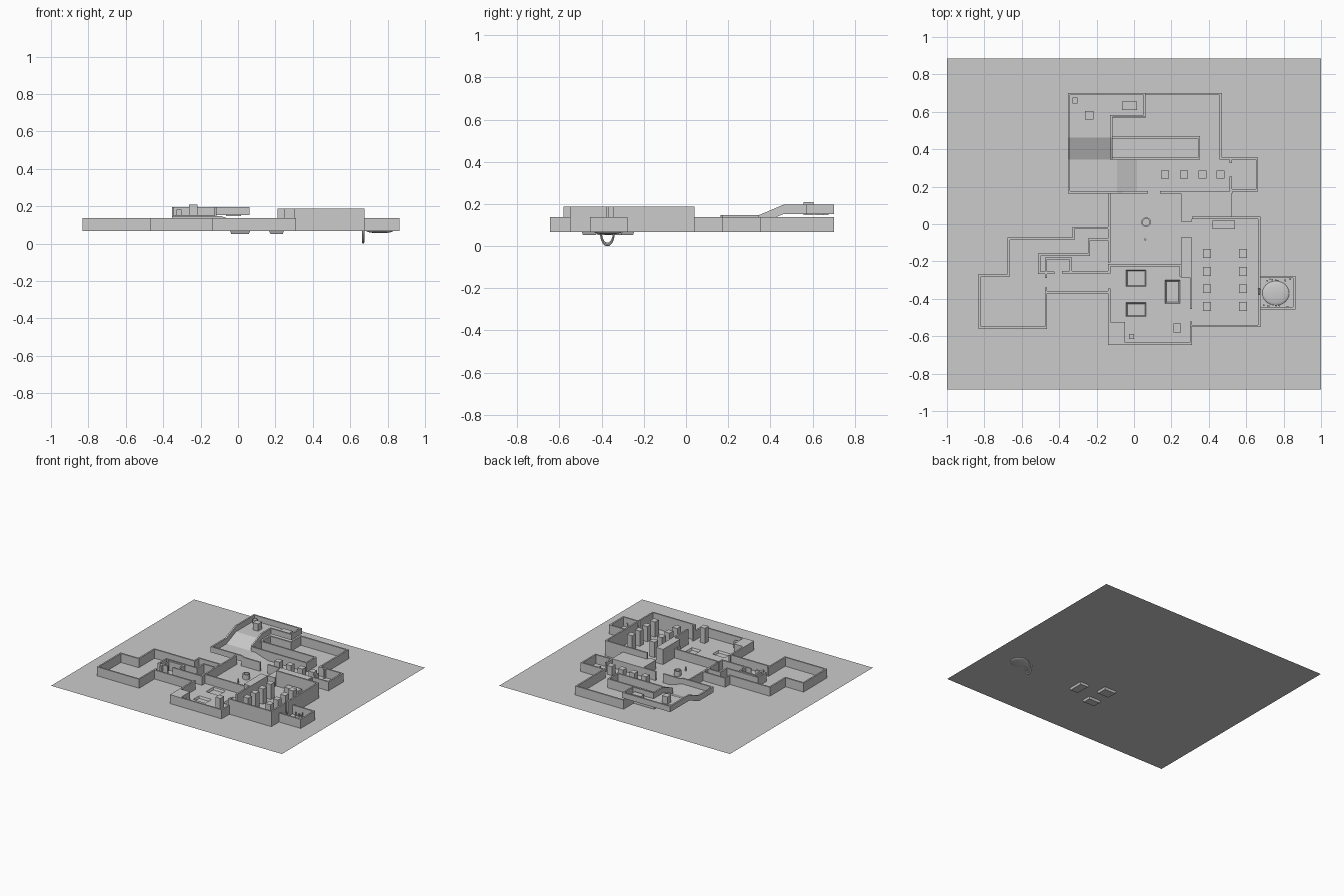
import bpy, bmesh, math, random
from mathutils import Vector

if "Cube" in bpy.data.objects:
    bpy.data.objects.remove(bpy.data.objects["Cube"])

G, LOW, TALL, T = 0.068, 0.138, 0.187, 0.012
random.seed(4)


def finish(bm, name, fix=True):
    if fix:
        bmesh.ops.recalc_face_normals(bm, faces=bm.faces)
    me = bpy.data.meshes.new(name)
    bm.to_mesh(me)
    bm.free()
    ob = bpy.data.objects.new(name, me)
    bpy.context.collection.objects.link(ob)
    return ob


def box(name, x0, x1, y0, y1, z0=G, z1=LOW):
    bm = bmesh.new()
    bmesh.ops.create_cube(bm, size=1)
    for v in bm.verts:
        v.co = ((x0 + x1) / 2 + v.co.x * (x1 - x0), (y0 + y1) / 2 + v.co.y * (y1 - y0),
                (z0 + z1) / 2 + v.co.z * (z1 - z0))
    return finish(bm, name)


def wall(name, pts, h=LOW - G, closed=False):
    """Mitred wall along a path of (x, y[, base z])."""
    pts = [Vector((p[0], p[1], p[2] if len(p) > 2 else G)) for p in pts]
    n = len(pts)
    bm = bmesh.new()
    rings = []
    for i, p in enumerate(pts):
        dirs = []
        if closed or i > 0:
            dirs.append((p - pts[i - 1]).xy.normalized())
        if closed or i < n - 1:
            dirs.append((pts[(i + 1) % n] - p).xy.normalized())
        ns = [Vector((-d.y, d.x)) for d in dirs]
        m = ns[0] if len(ns) == 1 else (ns[0] + ns[1]) / (1 + ns[0].dot(ns[1]))
        m = m * T / 2
        rings.append([bm.verts.new((p.x + s * m.x, p.y + s * m.y, p.z + z))
                      for s, z in ((1, 0), (1, h), (-1, h), (-1, 0))])
    for i in range(n if closed else n - 1):
        a, b = rings[i], rings[(i + 1) % n]
        for k in range(4):
            bm.faces.new((a[k], a[(k + 1) % 4], b[(k + 1) % 4], b[k]))
    if not closed:
        bm.faces.new(rings[0])
        bm.faces.new(rings[-1])
    return finish(bm, name)


def sheet(name, pts):
    bm = bmesh.new()
    bm.faces.new([bm.verts.new(p) for p in pts])
    return finish(bm, name, False)


# Ground with openings for the sunken pits
pits = [(-0.043, 0.065, -0.335, -0.245), (-0.043, 0.065, -0.495, -0.42), (0.166, 0.246, -0.425, -0.30)]
xs = sorted({-1, 1} | {p[i] for p in pits for i in (0, 1)})
ys = sorted({-0.885, 0.885} | {p[i] for p in pits for i in (2, 3)})
bm = bmesh.new()
grid = [[bm.verts.new((x, y, G)) for y in ys] for x in xs]
for i in range(len(xs) - 1):
    for j in range(len(ys) - 1):
        cx, cy = (xs[i] + xs[i + 1]) / 2, (ys[j] + ys[j + 1]) / 2
        if not any(a < cx < b and c < cy < d for a, b, c, d in pits):
            bm.faces.new((grid[i][j], grid[i + 1][j], grid[i + 1][j + 1], grid[i][j + 1]))
bmesh.ops.dissolve_limit(bm, angle_limit=0.01, verts=bm.verts, edges=bm.edges)
finish(bm, "ground", False)

# Pits with sloped sides
for a, b, c, d in pits:
    bm = bmesh.new()
    rim, low = [[bm.verts.new(p) for p in ((a + k, c + k, z), (b - k, c + k, z), (b - k, d - k, z), (a + k, d - k, z))]
                for k, z in ((0, G), (0.007, 0.052))]
    bm.faces.new(low)
    for k in range(4):
        bm.faces.new((rim[k], rim[(k + 1) % 4], low[(k + 1) % 4], low[k]))
    finish(bm, "sunken_pit", False)

# North room: outer walls, inner block, side chamber
wall("north_outer_wall", [(-0.122, 0.464), (-0.122, 0.572), (0.056, 0.572), (0.056, 0.695), (0.464, 0.695),
                          (0.464, 0.35), (0.657, 0.35), (0.657, 0.18), (0.52, 0.18), (0.52, 0.17), (0.14, 0.17)])
wall("north_island_wall", [(-0.122, 0.35), (0.347, 0.35), (0.347, 0.464), (-0.122, 0.464)], closed=True)
wall("north_south_wall", [(-0.09, 0.17), (0.075, 0.17)])
wall("chamber_door_wall", [(0.517, 0.35), (0.517, 0.325)])
wall("chamber_door_wall", [(0.517, 0.255), (0.517, 0.18)])
for x in (0.166, 0.267, 0.366, 0.463):
    box("north_pillar", x - 0.022, x + 0.022, 0.243, 0.287)

# Raised gallery: ramps, landing, upper floor and its parapet
L, U = 0.103, 0.153
W, E = -0.353, -0.128
sheet("lower_ramp", [(-0.09, 0.17, L), (0.016, 0.17, G), (0.016, 0.345, G), (-0.09, 0.345, L)])
sheet("landing", [(W, 0.17, L), (-0.09, 0.17, L), (-0.09, 0.345, L), (W, 0.345, L)])
sheet("upper_ramp", [(W, 0.345, L), (E, 0.345, L), (E, 0.463, U), (W, 0.463, U)])
sheet("gallery_floor", [(W, 0.463, U), (E, 0.463, U), (E, 0.572, U), (0.06, 0.572, U), (0.06, 0.70, U), (W, 0.70, U)])
wall("gallery_parapet", [(-0.122, 0.345, L), (-0.122, 0.463, U), (-0.122, 0.578, U), (0.056, 0.578, U),
                         (0.056, 0.695, U), (-0.347, 0.695, U), (-0.347, 0.463, U), (-0.347, 0.345, L),
                         (-0.347, 0.17, L), (-0.09, 0.17, L), (0.016, 0.17, G)], h=0.044)
box("gallery_small_crate", -0.328, -0.302, 0.645, 0.675, 0.148, 0.182)
box("gallery_pillar", -0.262, -0.217, 0.558, 0.605, 0.148, 0.21)
box("gallery_table", -0.064, 0.016, 0.61, 0.655, 0.148, 0.18)

# Central hall
wall("hall_west_wall", [(-0.132, 0.17), (-0.132, -0.205)])
wall("hall_south_wall", [(-0.138, -0.22), (0.25, -0.22)])
box("hall_east_block", 0.25, 0.52, 0.04, 0.175)
box("hall_east_jamb", 0.25, 0.31, 0.013, 0.041)
bm = bmesh.new()
prof = [(0.018, G), (0.018, 0.108), (0.026, 0.108), (0.026, G)]
N = 12
rings = [[bm.verts.new((0.065 + r * math.cos(i * math.tau / N), 0.01 + r * math.sin(i * math.tau / N), z))
          for r, z in prof] for i in range(N)]
for i in range(N):
    for k in range(4):
        a, b = rings[i], rings[(i + 1) % N]
        bm.faces.new((a[k], a[(k + 1) % 4], b[(k + 1) % 4], b[k]))
finish(bm, "well")
bpy.ops.mesh.primitive_cylinder_add(vertices=8, radius=0.006, depth=0.03, location=(0.06, -0.083, G + 0.015))
bpy.context.object.name = "hall_post"

# Tall east room
H = TALL - G
wall("east_room_wall", [(0.31, 0.034), (0.669, 0.034), (0.669, -0.345)], H)
wall("east_room_wall", [(0.669, -0.377), (0.669, -0.545), (0.305, -0.545), (0.305, -0.52)], H)
wall("east_room_wall", [(0.305, -0.455), (0.305, -0.28)], H)
box("east_room_block", 0.25, 0.31, -0.285, -0.073, G, TALL)
for x in (0.39, 0.583):
    for y in (-0.158, -0.254, -0.346, -0.441):
        box("east_pillar", x - 0.022, x + 0.022, y - 0.023, y + 0.023, G, TALL)
box("east_table", 0.42, 0.54, -0.028, 0.018, G, 0.11)

# Far east cell: walls, basin, round doorway, rubble
wall("cell_wall", [(0.675, -0.284), (0.857, -0.284), (0.857, -0.45), (0.675, -0.45)])
bpy.ops.mesh.primitive_uv_sphere_add(segments=24, ring_count=12, radius=1, location=(0.758, -0.37, G))
basin = bpy.context.object
basin.name = "cell_basin"
basin.scale = (0.072, 0.065, 0.012)
bpy.ops.mesh.primitive_torus_add(major_segments=24, minor_segments=8, major_radius=1, minor_radius=0.16,
                                 location=(0.669, -0.373, 0.06), rotation=(0, math.pi / 2, 0))
ring = bpy.context.object
ring.name = "round_doorway"
ring.scale = (0.052, 0.03, 0.04)
bpy.ops.object.shade_smooth_by_angle()
for i in range(16):
    x = random.uniform(0.69, 0.845)
    y = random.choice((-0.298, -0.437)) + random.uniform(-0.006, 0.006)
    s = random.uniform(0.002, 0.005)
    box("rubble", x - s, x + s, y - s, y + s, G, G + random.uniform(0.008, 0.04))

# South pit room
wall("south_room_wall", [(-0.132, -0.22), (-0.132, -0.265)])
wall("south_room_wall", [(-0.132, -0.345), (-0.132, -0.64), (0.305, -0.64), (0.305, -0.52)])
wall("south_room_wall", [(0.25, -0.22), (0.25, -0.28)])
box("south_corner_block", -0.138, -0.048, -0.645, -0.525)
box("south_pillar", 0.21, 0.252, -0.58, -0.533, G, TALL)
box("south_crate", -0.027, 0, -0.615, -0.588, G, 0.12)

# West corridors and rooms
wall("west_outer_wall", [(-0.132, -0.021), (-0.323, -0.021), (-0.323, -0.079), (-0.67, -0.079), (-0.67, -0.274),
                         (-0.825, -0.274), (-0.825, -0.555), (-0.47, -0.555), (-0.47, -0.34)])
wall("west_corridor_wall", [(-0.47, -0.365), (-0.132, -0.365)])
wall("west_inner_wall", [(-0.132, -0.083), (-0.24, -0.083), (-0.24, -0.165), (-0.507, -0.165), (-0.507, -0.26),
                         (-0.425, -0.26)])
wall("west_inner_wall", [(-0.385, -0.258), (-0.132, -0.258)])
wall("west_door_jamb", [(-0.47, -0.26), (-0.47, -0.29)])
wall("west_closet_wall", [(-0.47, -0.265), (-0.47, -0.185), (-0.338, -0.185), (-0.338, -0.255)])
